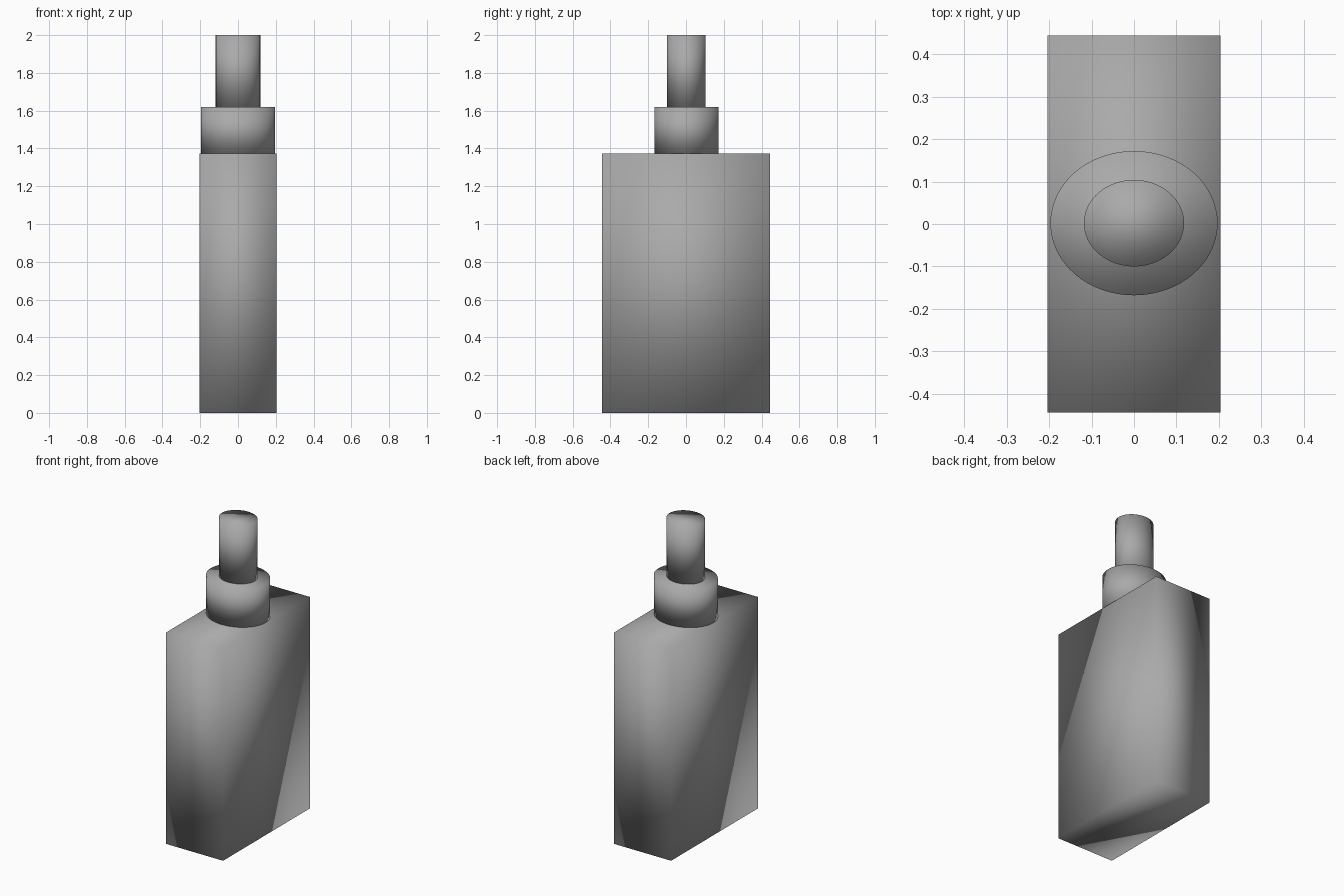
import bpy

cube = bpy.data.objects.get("Cube")
if cube:
    bpy.data.objects.remove(cube, do_unlink=True)

# One grey for the whole bottle
grey = bpy.data.materials.new("plain_grey")
grey.use_nodes = True
color = (0.4, 0.4, 0.4, 1)
grey.diffuse_color = color
grey.node_tree.nodes["Principled BSDF"].inputs["Base Color"].default_value = color


def finish(name, size, bottom, y=0):
    """Size the new unit primitive, stand it at a height and shade it smooth."""
    obj = bpy.context.object
    obj.name = name
    obj.scale = size
    obj.location = (0, y, bottom + size[2] / 2)
    bpy.ops.object.transform_apply(location=False, rotation=False, scale=True)
    bpy.ops.object.shade_smooth()
    obj.data.materials.append(grey)


# Rectangular body, with soft shading across its shared corners
bpy.ops.mesh.primitive_cube_add(size=1)
finish("bottle_body", (0.408, 0.888, 1.372), 0)

# Oval collar and narrow oval neck stacked on top
for name, width, depth, bottom, top in (
    ("collar", 0.394, 0.34, 1.372, 1.62),
    ("neck", 0.236, 0.204, 1.62, 2.0),
):
    bpy.ops.mesh.primitive_cylinder_add(vertices=64, radius=0.5, depth=1)
    finish(name, (width, depth, top - bottom), bottom, 0.002)
